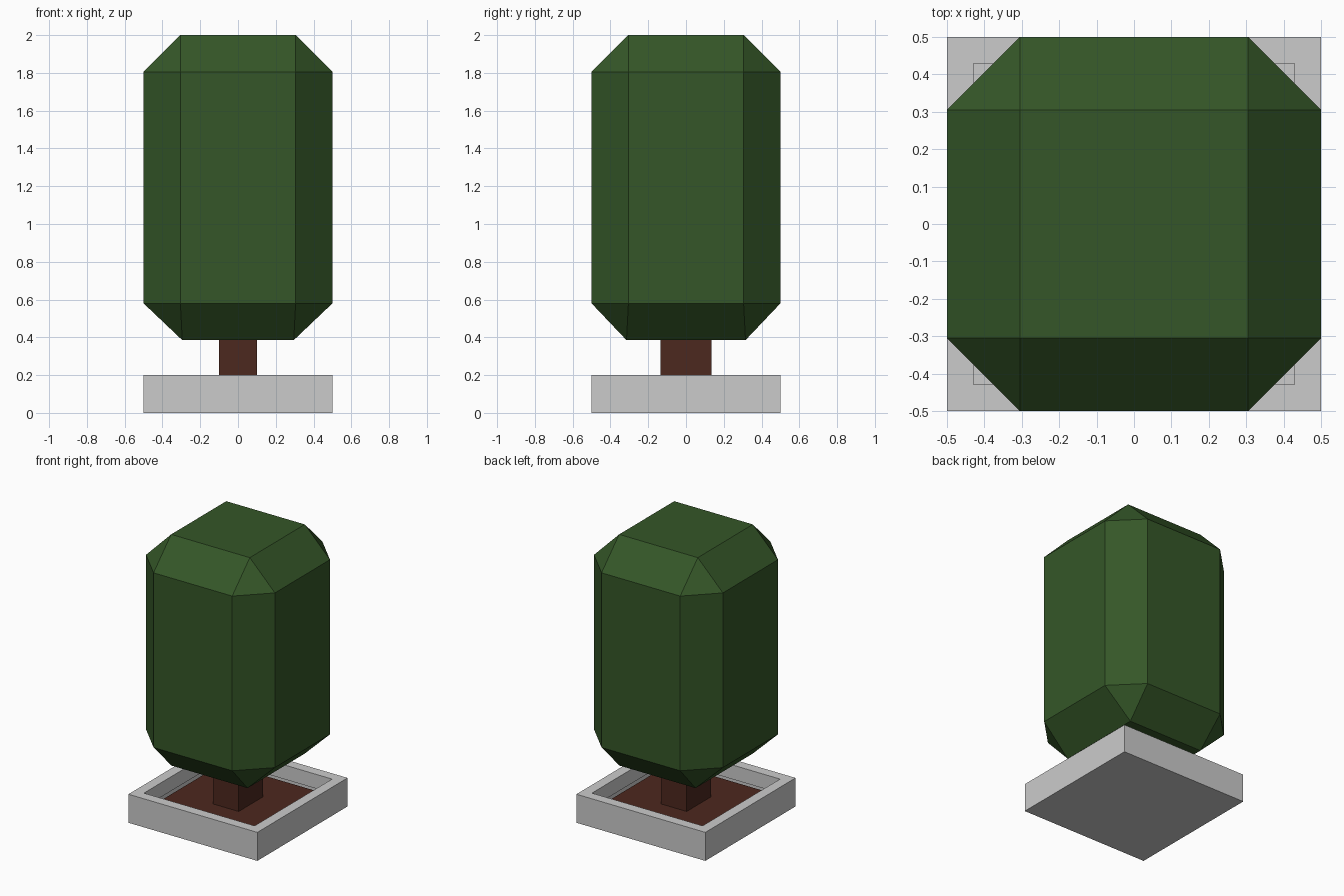
import bpy, bmesh
from mathutils import Matrix, Vector

if "Cube" in bpy.data.objects:
    bpy.data.objects.remove(bpy.data.objects["Cube"])


def material(name, rgb):
    m = bpy.data.materials.new(name)
    m.diffuse_color = (*rgb, 1)
    m.use_nodes = True
    m.node_tree.nodes["Principled BSDF"].inputs["Base Color"].default_value = m.diffuse_color
    return m


def box(bm, size, z0):
    sx, sy, sz = size
    mat = Matrix.Translation((0, 0, z0 + sz / 2)) @ Matrix.Diagonal((sx, sy, sz, 1))
    bmesh.ops.create_cube(bm, size=1, matrix=mat)


def finish(bm, name, mat=None):
    bm.normal_update()
    me = bpy.data.meshes.new(name)
    bm.to_mesh(me)
    bm.free()
    ob = bpy.data.objects.new(name, me)
    bpy.context.collection.objects.link(ob)
    if mat:
        me.materials.append(mat)
    return ob


green = material("leaf green", (0.035, 0.094, 0.021))
brown = material("bark brown", (0.073, 0.021, 0.013))

# Planter: square tray with a rim and a recess sunk to the soil
bm = bmesh.new()
box(bm, (1, 1, 0.2), 0)
bm.normal_update()
top = max(bm.faces, key=lambda f: f.calc_center_median().z)
bmesh.ops.inset_region(bm, faces=[top], thickness=0.1)
wall = bmesh.ops.extrude_face_region(bm, geom=[top])["geom"]
floor = [f for f in wall if isinstance(f, bmesh.types.BMFace)]
if top.is_valid:
    bmesh.ops.delete(bm, geom=[top], context="FACES_ONLY")
for v in floor[0].verts:
    v.co.z -= 0.1
bmesh.ops.delete(bm, geom=floor, context="FACES_ONLY")
finish(bm, "planter")

# Soil filling the recess
bm = bmesh.new()
bmesh.ops.create_grid(bm, x_segments=1, y_segments=1, size=0.4,
                      matrix=Matrix.Translation((0, 0, 0.1)))
finish(bm, "soil", brown)

# Trunk
bm = bmesh.new()
box(bm, (0.2, 0.27, 0.3), 0.1)
finish(bm, "trunk", brown)

# Foliage: chamfered block with a slightly uneven underside
bm = bmesh.new()
box(bm, (1, 1, 1.615), 0.385)
bmesh.ops.bevel(bm, geom=bm.edges[:], offset=0.195, offset_type="OFFSET",
                segments=1, profile=0.5, affect="EDGES")
for v in bm.verts:
    if v.co.z < 0.4:
        v.co.x *= 0.295 / 0.305
        v.co.y *= 0.315 / 0.305
finish(bm, "foliage", green)
